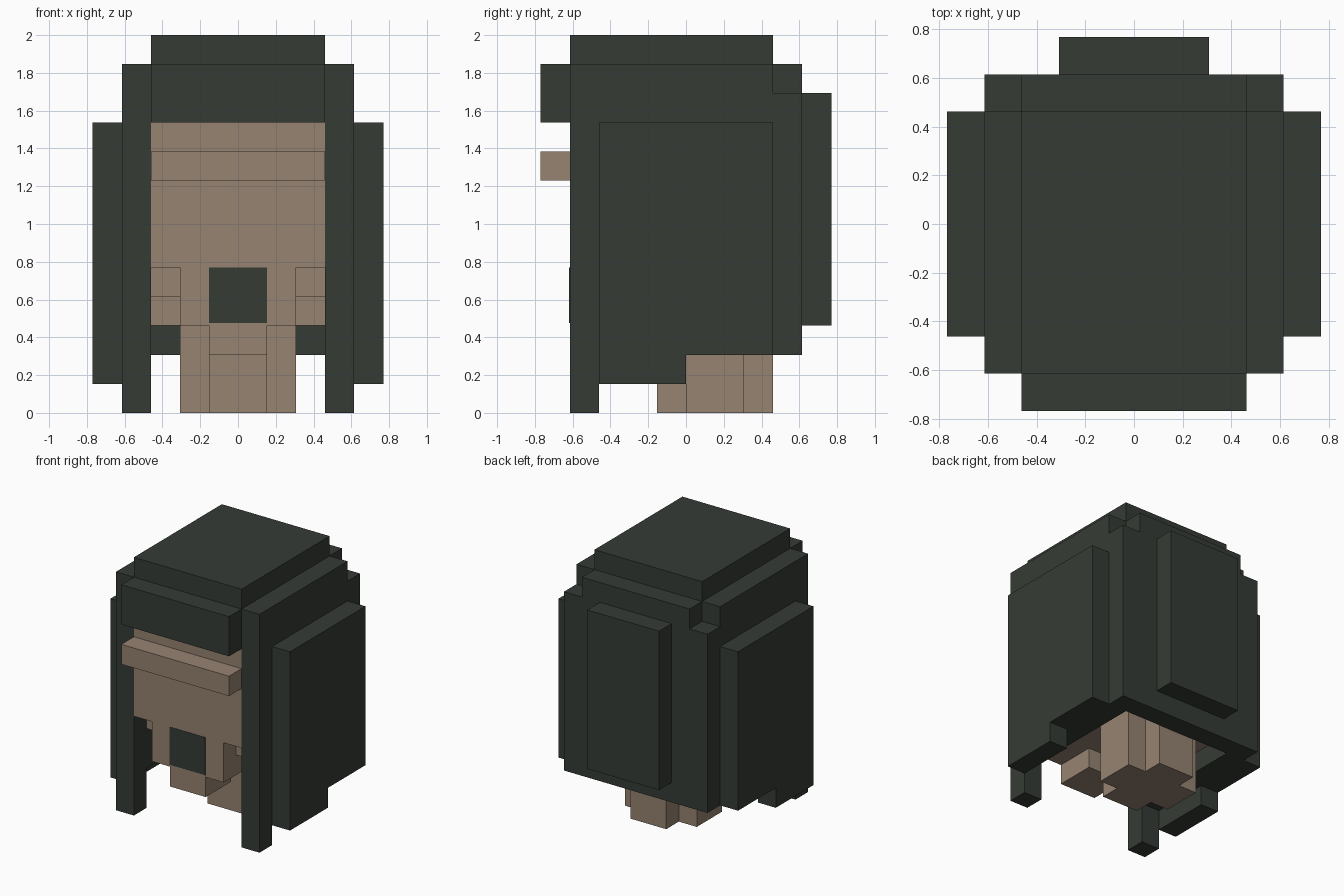
import bpy, bmesh
from mathutils import Vector

if "Cube" in bpy.data.objects:
    bpy.data.objects.remove(bpy.data.objects["Cube"])

U = 2 / 13  # one block


def material(name, rgb):
    m = bpy.data.materials.new(name)
    m.diffuse_color = (*rgb, 1)
    m.use_nodes = True
    m.node_tree.nodes["Principled BSDF"].inputs["Base Color"].default_value = m.diffuse_color
    return m


green = material("dark_green", (0.036, 0.044, 0.036))
tan = material("warm_tan", (0.305, 0.227, 0.168))


def blocks(name, mat, *boxes):
    """Join boxes given in block units as x0, x1, y0, y1, z0, z1."""
    bm = bmesh.new()
    for x0, x1, y0, y1, z0, z1 in boxes:
        lo, hi = Vector((x0, y0, z0)) * U, Vector((x1, y1, z1)) * U
        for v in bmesh.ops.create_cube(bm, size=1)["verts"]:
            v.co = Vector([a if c < 0 else b for c, a, b in zip(v.co, lo, hi)])
    me = bpy.data.meshes.new(name)
    bm.to_mesh(me)
    bm.free()
    me.materials.append(mat)
    ob = bpy.data.objects.new(name, me)
    bpy.context.collection.objects.link(ob)
    return ob


def mirrored(ob):
    ob.modifiers.new("Mirror", 'MIRROR').use_clip = False


# Hair: cap, fringe, back wall and back bulge
blocks("hair_cap", green, (-3, 3, -4, 3, 10, 13))
blocks("hair_fringe", green, (-3, 3, -5, -4, 10, 12))
blocks("hair_back", green, (-3, 3, 3, 4, 2, 12))
blocks("hair_back_bulge", green, (-2, 2, 4, 5, 3, 11))

# Hair sides: front lock, side wall, lower back corner
mirrored(blocks("hair_sides", green,
                (3, 4, -4, -3, 0, 12),
                (3, 4, -3, 3, 2, 12),
                (3, 4, 3, 4, 2, 11)))

# Outer side panels, longer in front
mirrored(blocks("hair_side_panels", green,
                (4, 5, -3, 0, 1, 10),
                (4, 5, 0, 3, 2, 10)))

# Head with the cheeks stepping back towards the jaw
blocks("head", tan,
       (-3, 3, -4, -3, 5, 10),
       (-3, 3, -3, -2, 4, 10),
       (-3, 3, -2, 3, 3, 10))
blocks("jaw", tan, (-2, 2, -4, -2, 3, 5))
blocks("chin", tan, (-1, 1, -4, -2, 2, 3))
blocks("brow_ridge", tan, (-3, 3, -5, -4, 8, 9))

# Cross-shaped neck
blocks("neck", tan, (-1, 1, -1, 3, 0, 3), (-2, 2, 0, 2, 0, 3))

# Painted mouth plate
blocks("mouth", green, (-0.99, 0.99, -4.02, -4, 3.1, 5))
